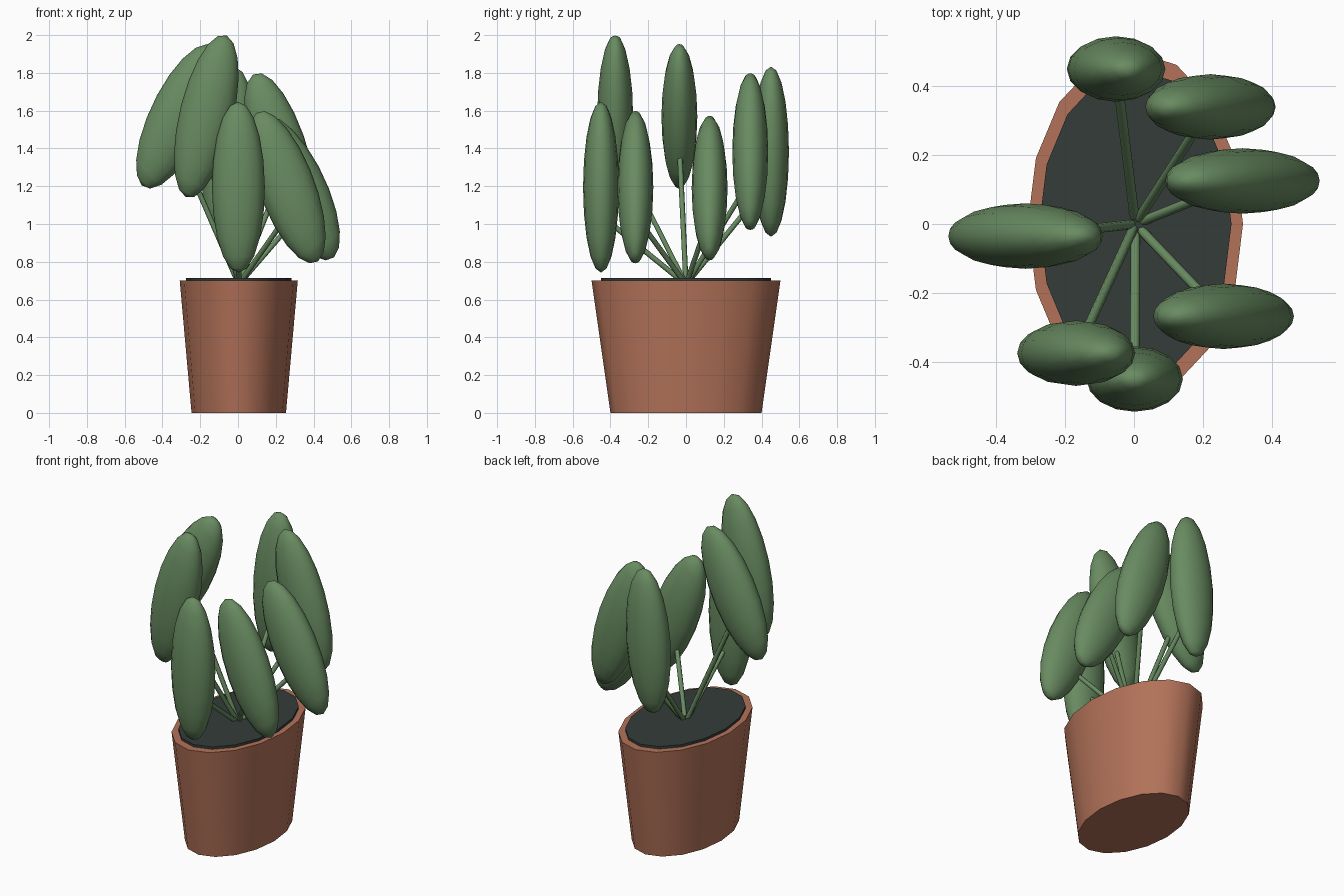
import bpy, bmesh, math
from mathutils import Matrix, Vector

if "Cube" in bpy.data.objects:
    bpy.data.objects.remove(bpy.data.objects["Cube"])


def material(name, rgb):
    m = bpy.data.materials.new(name)
    m.diffuse_color = (*rgb, 1)
    m.use_nodes = True
    m.node_tree.nodes["Principled BSDF"].inputs["Base Color"].default_value = m.diffuse_color
    return m


CLAY = material("clay", (0.45, 0.17, 0.10))
EARTH = material("earth", (0.035, 0.045, 0.04))
GREEN = material("leaf_green", (0.14, 0.26, 0.12))


def finish(name, bm, mat, angle=40):
    me = bpy.data.meshes.new(name)
    bm.to_mesh(me)
    bm.free()
    ob = bpy.data.objects.new(name, me)
    bpy.context.collection.objects.link(ob)
    me.materials.append(mat)
    bpy.ops.object.select_all(action='DESELECT')
    ob.select_set(True)
    bpy.context.view_layer.objects.active = ob
    bpy.ops.object.shade_smooth_by_angle(angle=math.radians(angle))
    return ob


def oval_cone(name, r0, r1, z0, z1, squash, mat):
    # tapered tub, long along y
    bm = bmesh.new()
    mx = (Matrix.Translation((0.004, 0, (z0 + z1) / 2))
          @ Matrix.Diagonal((squash, 1, 1, 1)))
    bmesh.ops.create_cone(bm, cap_ends=True, segments=16, radius1=r0,
                          radius2=r1, depth=z1 - z0, matrix=mx)
    return finish(name, bm, mat)


# Pot and soil
oval_cone("pot", 0.40, 0.50, 0.0, 0.70, 0.625, CLAY)
oval_cone("soil", 0.45, 0.45, 0.67, 0.715, 0.62, EARTH)

# Leaf centres: each leaf droops outwards in proportion to its x
LEAVES = [(0.002, -0.45, 1.195), (-0.168, -0.375, 1.57), (-0.315, -0.035, 1.57),
          (-0.052, 0.45, 1.383), (0.222, 0.34, 1.383), (0.315, 0.125, 1.19),
          (0.26, -0.268, 1.195)]
ROOT = Vector((0.004, 0, 0.68))

for i, c in enumerate(LEAVES, 1):
    c = Vector(c)
    # Leaf blade
    bm = bmesh.new()
    mx = (Matrix.Translation(c) @ Matrix.Diagonal((0.73, 1, 1, 1))
          @ Matrix.Rotation(-2.0 * c.x, 4, 'Y')
          @ Matrix.Diagonal((0.192, 0.095, 0.4525, 1)))
    bmesh.ops.create_uvsphere(bm, u_segments=16, v_segments=10, radius=1, matrix=mx)
    finish(f"leaf_{i}", bm, GREEN, 80)

    # Stem from the soil into the lower part of the leaf
    d = c - Vector((0, 0, 0.15)) - ROOT
    bm = bmesh.new()
    mx = Matrix.Translation(ROOT + d / 2) @ d.to_track_quat('Z', 'Y').to_matrix().to_4x4()
    bmesh.ops.create_cone(bm, cap_ends=True, segments=8, radius1=0.014,
                          radius2=0.014, depth=d.length, matrix=mx)
    finish(f"stem_{i}", bm, GREEN, 50)
